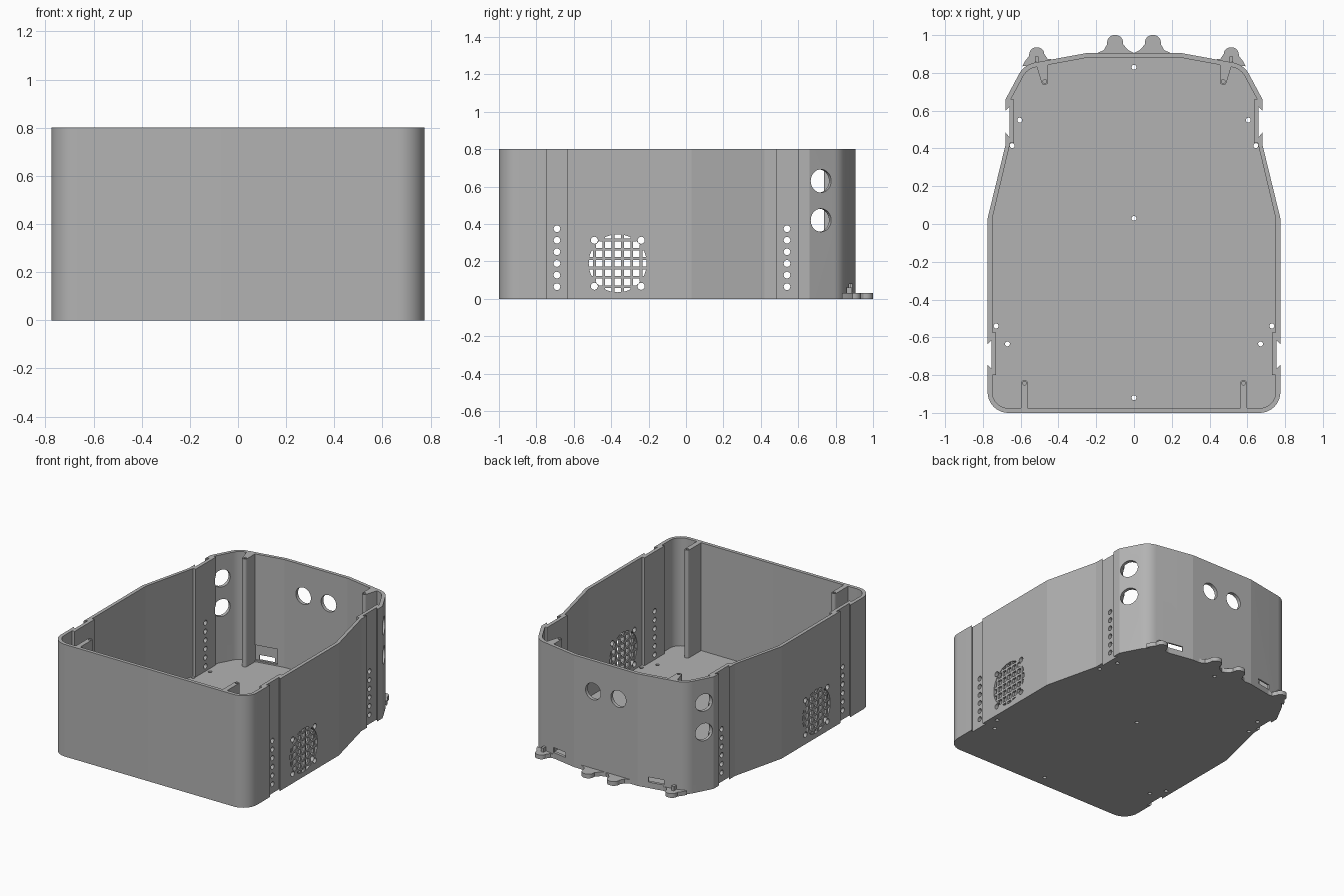
import bpy, bmesh, math
from mathutils import Vector, Matrix

cube = bpy.data.objects.get("Cube")
if cube:
    bpy.data.objects.remove(cube, do_unlink=True)

grey = bpy.data.materials.new("plain_grey")
grey.use_nodes = True
GREY = (0.45, 0.45, 0.45, 1)
grey.diffuse_color = GREY
grey.node_tree.nodes["Principled BSDF"].inputs["Base Color"].default_value = GREY

HEIGHT, FLOOR = 0.8, 0.03


def finish(bm, name):
    bmesh.ops.recalc_face_normals(bm, faces=bm.faces)
    mesh = bpy.data.meshes.new(name)
    bm.to_mesh(mesh)
    bm.free()
    mesh.materials.append(grey)
    ob = bpy.data.objects.new(name, mesh)
    bpy.context.collection.objects.link(ob)
    return ob


def rounded(points, steps=12):
    """Turn (x, y) or (x, y, radius) corners into a filleted outline."""
    out = []
    for i, p in enumerate(points):
        c = Vector(p[:2])
        if len(p) < 3:
            out.append(c)
            continue
        a = (Vector(points[i - 1][:2]) - c).normalized()
        b = (Vector(points[(i + 1) % len(points)][:2]) - c).normalized()
        half = a.angle(b) / 2
        centre = c + (a + b).normalized() * p[2] / math.sin(half)
        t = p[2] / math.tan(half)
        start, end = c + a * t - centre, c + b * t - centre
        sweep = start.angle_signed(end)
        for k in range(steps + 1):
            out.append(centre + Matrix.Rotation(-sweep * k / steps, 2) @ start)
    return out


def prism(name, outline, z0, z1):
    bm = bmesh.new()
    face = bm.faces.new([bm.verts.new((p[0], p[1], z0)) for p in outline])
    top = bmesh.ops.extrude_face_region(bm, geom=[face])["geom"]
    bmesh.ops.translate(bm, vec=(0, 0, z1 - z0),
                        verts=[g for g in top if isinstance(g, bmesh.types.BMVert)])
    return finish(bm, name)


def add_rod(bm, centre, axis, r, length, seg=32):
    turn = Vector(axis).to_track_quat("Z", "Y").to_matrix().to_4x4()
    bmesh.ops.create_cone(bm, cap_ends=True, segments=seg, radius1=r, radius2=r,
                          depth=length, matrix=Matrix.Translation(centre) @ turn)


def add_box(bm, centre, size, spin=0):
    m = Matrix.Translation(centre) @ Matrix.Rotation(spin, 4, "Z") @ Matrix.Diagonal((*size, 1))
    bmesh.ops.create_cube(bm, size=1, matrix=m)


def cut(ob, cutter):
    mod = ob.modifiers.new("cut", "BOOLEAN")
    mod.operation, mod.solver, mod.object = "DIFFERENCE", "EXACT", cutter
    cutter.hide_render = True
    bpy.context.view_layer.objects.active = ob
    bpy.ops.object.modifier_apply(modifier=mod.name)
    bpy.data.objects.remove(cutter, do_unlink=True)


def smooth(ob):
    bpy.ops.object.select_all(action="DESELECT")
    ob.select_set(True)
    bpy.context.view_layer.objects.active = ob
    bpy.ops.object.shade_smooth_by_angle(angle=math.radians(10))


def mirrored(half):
    return half + [(-p[0], *p[1:]) for p in reversed(half)]


# Shell: outer outline with undercut rail slots, hollowed by an inner outline
outer = [(0.775, -1, 0.11), (0.775, -0.745), (0.755, -0.765), (0.755, -0.615),
         (0.775, -0.635), (0.775, 0.03), (0.68, 0.42), (0.68, 0.485), (0.66, 0.46),
         (0.66, 0.62), (0.68, 0.6), (0.68, 0.66), (0.582, 0.844, 0.12), (0.25, 0.905)]
inner = [(0.75, -0.975, 0.085), (0.75, -0.8), (0.73, -0.8), (0.73, -0.575),
         (0.75, -0.575), (0.75, 0.03), (0.655, 0.43), (0.635, 0.43), (0.635, 0.66),
         (0.652, 0.66), (0.565, 0.822, 0.095), (0.25, 0.88)]
shell = prism("shell", rounded(mirrored(outer)), 0, HEIGHT)
cut(shell, prism("hollow", rounded(mirrored(inner)), FLOOR, 1))

# Fan openings, rail holes, cable holes, floor holes and latch pockets
FAN_Y, FAN_Z, FAN_R = -0.365, 0.19, 0.155
holes = bmesh.new()
for s in (-1, 1):
    add_rod(holes, (s * 0.76, FAN_Y, FAN_Z), (1, 0, 0), FAN_R, 0.1, 48)
    for dy in (-0.125, 0.125):
        for dz in (-0.123, 0.123):
            add_rod(holes, (s * 0.76, FAN_Y + dy, FAN_Z + dz), (1, 0, 0), 0.019, 0.1, 16)
    for x, y in ((0.745, -0.69), (0.65, 0.54)):
        for k in range(6):
            add_rod(holes, (s * x, y, 0.065 + 0.062 * k), (1, 0, 0), 0.018, 0.1, 16)
    for z in (0.42, 0.63):
        add_rod(holes, (s * 0.635, 0.715, z), (s * 0.88, 0.47, 0), 0.062, 0.14)
    add_rod(holes, (s * 0.1, 0.89, 0.58), (0, 1, 0), 0.06, 0.1)
    for x, y in ((0.605, 0.55), (0.645, 0.415), (0.73, -0.54), (0.67, -0.635)):
        add_rod(holes, (s * x, y, 0), (0, 0, 1), 0.013, 0.08, 16)
    add_box(holes, (s * 0.38, 0.855, 0.095), (0.17, 0.03, 0.11), -s * 0.18)
for y in (-0.92, 0.03, 0.83):
    add_rod(holes, (0, y, 0), (0, 0, 1), 0.013, 0.1, 16)
cut(shell, finish(holes, "holes"))

slots = bmesh.new()
for s in (-1, 1):
    add_box(slots, (s * 0.38, 0.875, 0.06), (0.11, 0.1, 0.036), -s * 0.18)
cut(shell, finish(slots, "latch_slots"))
smooth(shell)

for s, side in ((1, "left"), (-1, "right")):
    # Fan grille: crossed bars trimmed to the round opening
    grille = bmesh.new()
    for k in range(-2, 4):
        d = (k - 0.5) * 0.05
        span = 2 * math.sqrt(FAN_R ** 2 - d ** 2) + 0.01
        add_box(grille, (s * 0.762, FAN_Y + d, FAN_Z), (0.018, 0.015, span))
        add_box(grille, (s * 0.762, FAN_Y, FAN_Z + d), (0.016, span, 0.015))
    finish(grille, side + "_fan_grille")

    # Screw ribs standing inside the corners
    ribs = {"front": ([(0.563, -0.985), (0.597, -0.985), (0.597, -0.826, 0.0165),
                       (0.563, -0.826, 0.0165)], (0.58, -0.843)),
            "back": ([(0.455, 0.85), (0.455, 0.737, 0.016), (0.486, 0.737, 0.015),
                      (0.518, 0.842)], (0.472, 0.755))}
    for end, (outline, screw) in ribs.items():
        rib = prism(f"{side}_{end}_rib", rounded([(s * p[0], *p[1:]) for p in outline], 8),
                    FLOOR - 0.005, HEIGHT)
        hole = bmesh.new()
        add_rod(hole, (s * screw[0], screw[1], HEIGHT), (0, 0, 1), 0.01, 0.3, 16)
        cut(rib, finish(hole, "screw_hole"))
        smooth(rib)

    # Flared mounting tabs along the back edge
    tabs = {"centre": [(0.0, 0.895), (0.0, 0.905), (0.03, 0.92), (0.057, 0.95), (0.06, 1, 0.0395),
                       (0.14, 1, 0.0395), (0.143, 0.95), (0.16, 0.92), (0.195, 0.905),
                       (0.195, 0.895)],
            "outer": [(0.43, 0.855), (0.43, 0.871), (0.47, 0.872), (0.553, 0.935, 0.037),
                      (0.477, 0.935, 0.037), (0.56, 0.865), (0.575, 0.84)]}
    tabs["outer"] = [(0.43, 0.855), (0.43, 0.871), (0.458, 0.875), (0.475, 0.9),
                     (0.477, 0.935, 0.037), (0.553, 0.935, 0.037), (0.555, 0.89),
                     (0.575, 0.865), (0.592, 0.835)]
    for kind, outline in tabs.items():
        smooth(prism(f"{side}_{kind}_tab", rounded([(s * p[0], *p[1:]) for p in outline], 10),
                     0, FLOOR))
    web = bmesh.new()
    add_box(web, (s * 0.515, 0.872, 0.04), (0.02, 0.03, 0.04))
    finish(web, side + "_tab_web")
